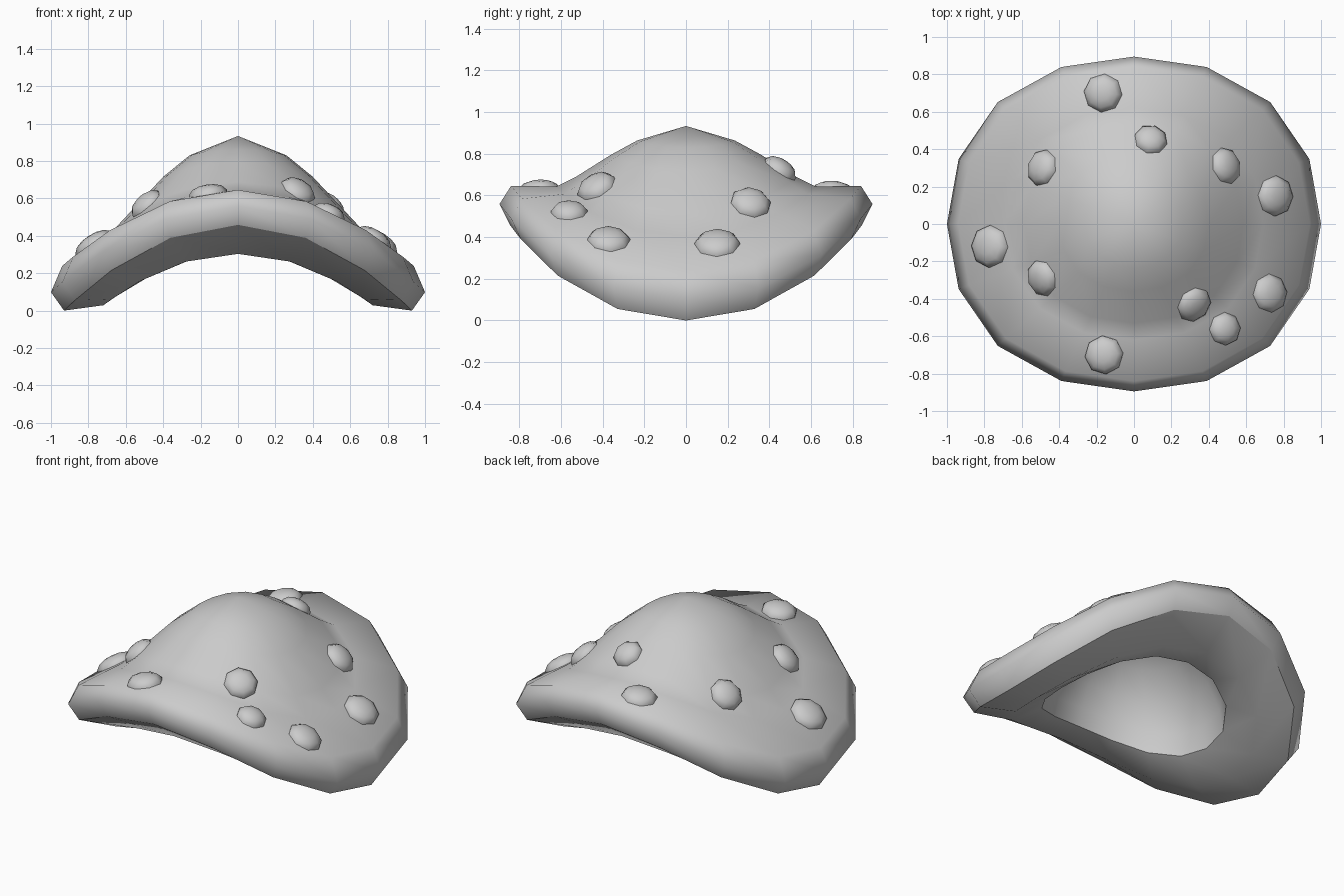
import bpy, bmesh, math
from mathutils import Vector
from mathutils.bvhtree import BVHTree

if "Cube" in bpy.data.objects:
    bpy.data.objects.remove(bpy.data.objects["Cube"])

SIDES = 16
BEND = 0.5   # how far the cap droops toward its left and right sides

grey = bpy.data.materials.new("plain grey")
grey.diffuse_color = (0.6, 0.6, 0.6, 1)
grey.use_nodes = True
grey.node_tree.nodes["Principled BSDF"].inputs["Base Color"].default_value = grey.diffuse_color


def make_object(name, bm):
    mesh = bpy.data.meshes.new(name)
    bm.to_mesh(mesh)
    mesh.materials.append(grey)
    ob = bpy.data.objects.new(name, mesh)
    bpy.context.collection.objects.link(ob)
    return ob


# Cap profile from apex over the rim, under the brim and up into the hollow:
# (x radius, y radius, height)
profile = [
    (0.26, 0.235, 0.855), (0.40, 0.36, 0.787), (0.585, 0.53, 0.68),
    (0.69, 0.62, 0.635), (0.94, 0.84, 0.637),
    (1.0, 0.895, 0.55), (0.93, 0.845, 0.45),
    (0.72, 0.64, 0.295), (0.54, 0.48, 0.305),
    (0.52, 0.46, 0.42), (0.45, 0.40, 0.55), (0.32, 0.285, 0.67), (0.16, 0.145, 0.74),
]
SHARP_RINGS = (6, 8)   # lower rim edge and mouth of the hollow

# Drooping cap
bm = bmesh.new()
apex = bm.verts.new((0, 0, 0.925))
hollow_top = bm.verts.new((0, 0, 0.76))
rings = []
for n, (rx, ry, h) in enumerate(profile):
    k = BEND + (0.03 if n in (6, 7, 8) else -0.04 if n in (4, 5) else 0)
    ring = []
    for i in range(SIDES):
        a = 2 * math.pi * i / SIDES
        s = 1 + 0.03 * math.sin(2 * a) ** 2      # slightly squared outline
        x = s * rx * math.cos(a)
        ring.append(bm.verts.new((x, s * ry * math.sin(a), h - k * x * x)))
    rings.append(ring)
for i in range(SIDES):
    j = (i + 1) % SIDES
    bm.faces.new((apex, rings[0][i], rings[0][j]))
    for up, low in zip(rings, rings[1:]):
        bm.faces.new((up[i], low[i], low[j], up[j]))
    bm.faces.new((rings[-1][j], rings[-1][i], hollow_top))
for f in bm.faces:
    f.smooth = True
for n in SHARP_RINGS:
    for i in range(SIDES):
        bm.edges.get((rings[n][i], rings[n][(i + 1) % SIDES])).smooth = False
low_z = min(v.co.z for v in bm.verts)
for v in bm.verts:
    v.co.z -= low_z
bm.normal_update()
cap = make_object("mushroom_cap", bm)
tree = BVHTree.FromBMesh(bm)
bm.free()

# Raised spots: x, y, radius
spots = [
    (-0.165, 0.70, 0.105), (0.09, 0.45, 0.09), (-0.49, 0.30, 0.10), (0.49, 0.31, 0.10),
    (0.755, 0.15, 0.11), (-0.77, -0.12, 0.115), (-0.49, -0.29, 0.10), (0.32, -0.43, 0.10),
    (0.485, -0.56, 0.09), (0.725, -0.37, 0.105), (-0.16, -0.70, 0.105),
]
SPOT_RINGS = [(1.0, -0.02), (0.98, 0.01), (0.75, 0.035), (0.4, 0.048)]
for n, (x, y, radius) in enumerate(spots, 1):
    point, normal, _, _ = tree.ray_cast(Vector((x, y, 2)), Vector((0, 0, -1)))
    turn = normal.to_track_quat('Z', 'Y')
    bm = bmesh.new()
    rows = []
    for s, h in SPOT_RINGS:
        rows.append([bm.verts.new(point + turn @ Vector((
            radius * s * math.cos(math.pi * i / 4),
            radius * s * math.sin(math.pi * i / 4), h))) for i in range(8)])
    top = bm.verts.new(point + turn @ Vector((0, 0, 0.052)))
    for i in range(8):
        j = (i + 1) % 8
        for a, b in zip(rows, rows[1:]):
            bm.faces.new((a[i], a[j], b[j], b[i]))
        bm.faces.new((rows[-1][i], rows[-1][j], top))
    for f in bm.faces:
        f.smooth = True
    make_object(f"cap_spot_{n}", bm)
    bm.free()
